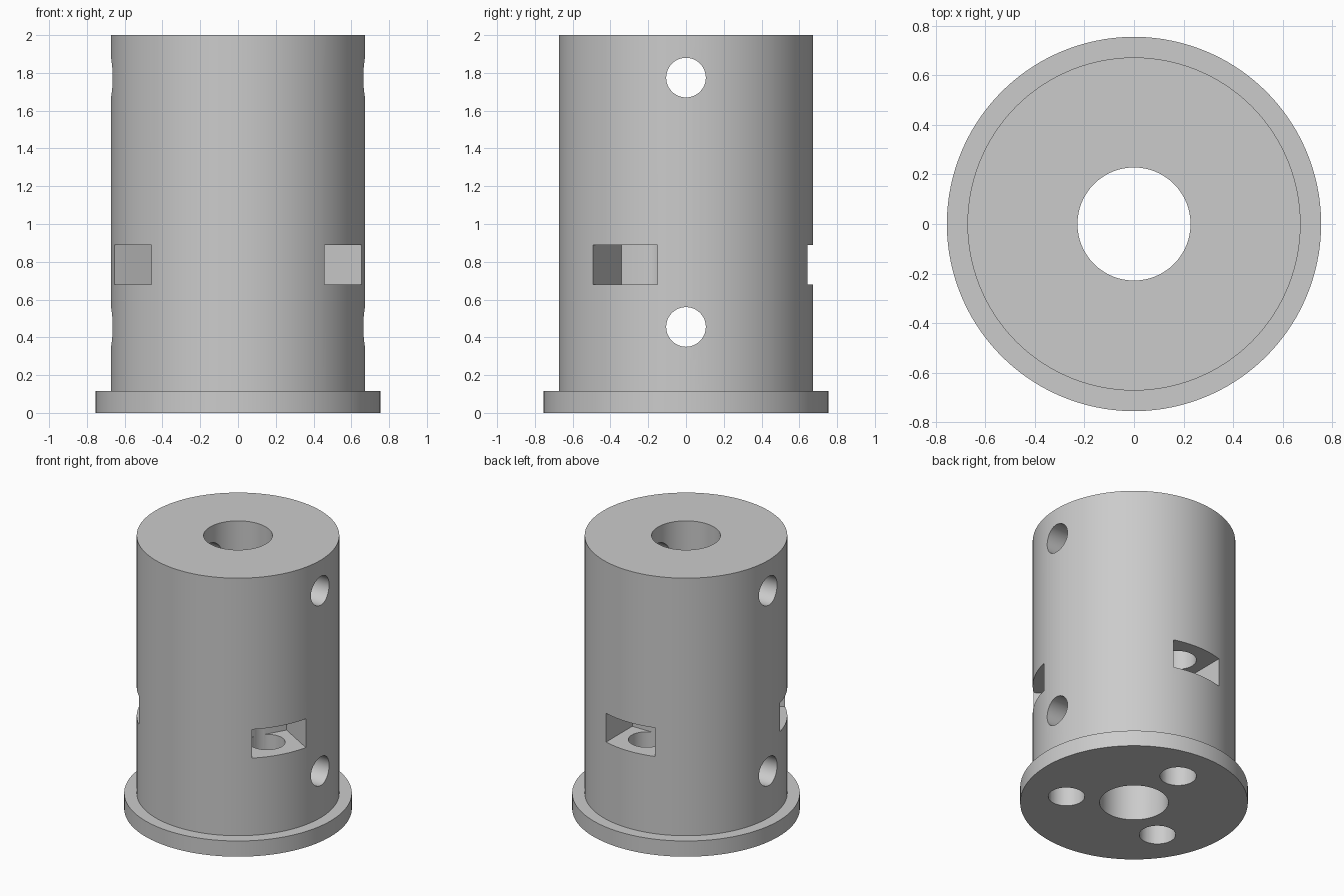
import bpy, bmesh, math
from mathutils import Matrix

if "Cube" in bpy.data.objects:
    bpy.data.objects.remove(bpy.data.objects["Cube"], do_unlink=True)

GREY = (0.6, 0.6, 0.6, 1)
mat = bpy.data.materials.new("plain grey")
mat.use_nodes = True
mat.diffuse_color = GREY
mat.node_tree.nodes["Principled BSDF"].inputs["Base Color"].default_value = GREY


def make_object(name, bm):
    bmesh.ops.recalc_face_normals(bm, faces=bm.faces)
    mesh = bpy.data.meshes.new(name)
    bm.to_mesh(mesh)
    bm.free()
    mesh.materials.append(mat)
    obj = bpy.data.objects.new(name, mesh)
    bpy.context.collection.objects.link(obj)
    return obj


def lathe(name, profile, steps):
    bm = bmesh.new()
    verts = [bm.verts.new((r, 0, z)) for r, z in profile]
    edges = [bm.edges.new((v, verts[i - 1])) for i, v in enumerate(verts)]
    bmesh.ops.spin(bm, geom=verts + edges, cent=(0, 0, 0), axis=(0, 0, 1),
                   angle=math.tau, steps=steps, use_duplicate=False)
    bmesh.ops.remove_doubles(bm, verts=bm.verts, dist=1e-4)
    return make_object(name, bm)


def cylinder_cutter(name, radius, length, matrix):
    bm = bmesh.new()
    bmesh.ops.create_cone(bm, cap_ends=True, segments=48, radius1=radius,
                          radius2=radius, depth=length, matrix=matrix)
    return make_object(name, bm)


def box_cutter(name, size, matrix):
    bm = bmesh.new()
    bmesh.ops.create_cube(bm, size=1, matrix=matrix @ Matrix.Diagonal((*size, 1)))
    return make_object(name, bm)


# Flanged sleeve with its central bore
sleeve = lathe("flanged_sleeve", [(0.228, 0), (0.755, 0), (0.755, 0.115),
                                  (0.672, 0.115), (0.672, 2), (0.228, 2)], 120)
cutters = []

# Cross holes through both walls
for z in (0.455, 1.775):
    cutters.append(cylinder_cutter(
        "cross_hole_cutter", 0.105, 2,
        Matrix.Translation((0, 0, z)) @ Matrix.Rotation(math.pi / 2, 4, "Y")))

# Three nut pockets, each with a bolt hole rising from the base
for angle in (90, 210, 330):
    turn = Matrix.Rotation(math.radians(angle), 4, "Z")
    cutters.append(box_cutter("pocket_cutter", (0.6, 0.394, 0.21),
                              turn @ Matrix.Translation((0.64, 0, 0.785))))
    cutters.append(cylinder_cutter("bolt_hole_cutter", 0.121, 1.4,
                                   turn @ Matrix.Translation((0.455, 0, 0.5))))

# Cut everything, then drop the cutters
bpy.ops.object.select_all(action="DESELECT")
bpy.context.view_layer.objects.active = sleeve
sleeve.select_set(True)
for cutter in cutters:
    cutter.hide_render = True
    mod = sleeve.modifiers.new("cut", "BOOLEAN")
    mod.operation = "DIFFERENCE"
    mod.solver = "EXACT"
    mod.object = cutter
    bpy.ops.object.modifier_apply(modifier=mod.name)
    bpy.data.objects.remove(cutter, do_unlink=True)

bpy.ops.object.shade_smooth_by_angle(angle=math.radians(30))
